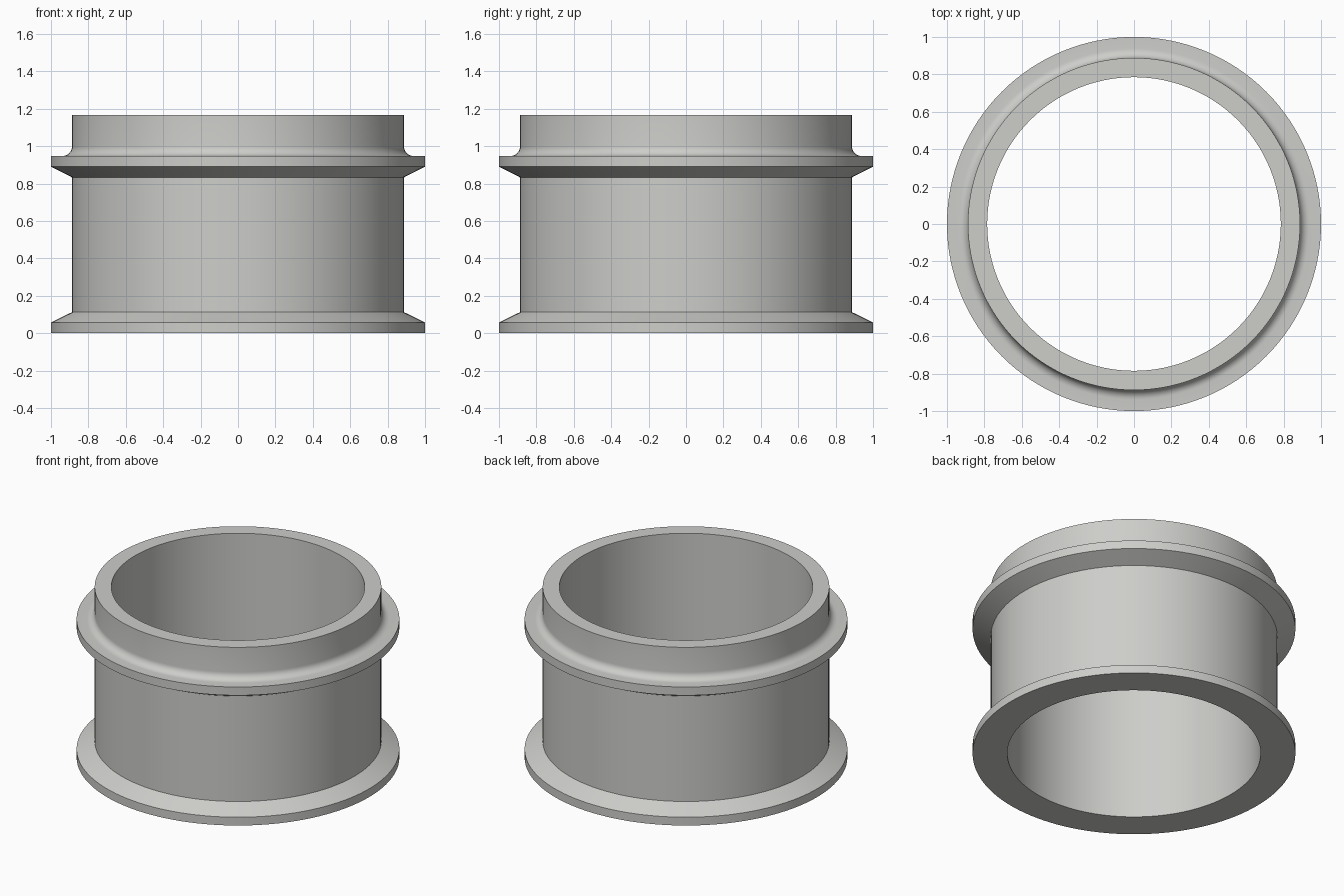
import bpy, bmesh, math

if "Cube" in bpy.data.objects:
    bpy.data.objects.remove(bpy.data.objects["Cube"])

SEGMENTS = 128
BORE, WALL, RIM = 0.785, 0.888, 1.0
FILLET, RIM_TOP, HEIGHT = 0.05, 0.947, 1.166

# Closed cross-section (radius, height), from the bottom of the bore outwards
profile = [(BORE, 0), (RIM, 0), (RIM, 0.057), (WALL, 0.112),
           (WALL, 0.833), (RIM, 0.89), (RIM, RIM_TOP)]
# Concave fillet between the upper flange and the neck
for i in range(9):
    a = math.radians(270 - 90 * i / 8)
    profile.append((WALL + FILLET + FILLET * math.cos(a),
                    RIM_TOP + FILLET + FILLET * math.sin(a)))
profile += [(WALL, HEIGHT), (BORE, HEIGHT)]

# Revolve the section into a flanged ring
bm = bmesh.new()
rings = []
for s in range(SEGMENTS):
    t = 2 * math.pi * s / SEGMENTS
    rings.append([bm.verts.new((r * math.cos(t), r * math.sin(t), z)) for r, z in profile])
n = len(profile)
for s in range(SEGMENTS):
    a, b = rings[s], rings[(s + 1) % SEGMENTS]
    for i in range(n):
        j = (i + 1) % n
        bm.faces.new((a[i], b[i], b[j], a[j]))
bmesh.ops.recalc_face_normals(bm, faces=bm.faces[:])
mesh = bpy.data.meshes.new("flanged_ring")
bm.to_mesh(mesh)
bm.free()

ring = bpy.data.objects.new("flanged_ring", mesh)
bpy.context.collection.objects.link(ring)

# Plain warm grey
grey = bpy.data.materials.new("light_grey")
grey.diffuse_color = (0.61, 0.61, 0.59, 1)
grey.use_nodes = True
grey.node_tree.nodes["Principled BSDF"].inputs["Base Color"].default_value = grey.diffuse_color
mesh.materials.append(grey)

# Smooth round surfaces, crisp edges
bpy.context.view_layer.objects.active = ring
ring.select_set(True)
bpy.ops.object.shade_smooth_by_angle(angle=math.radians(30))
